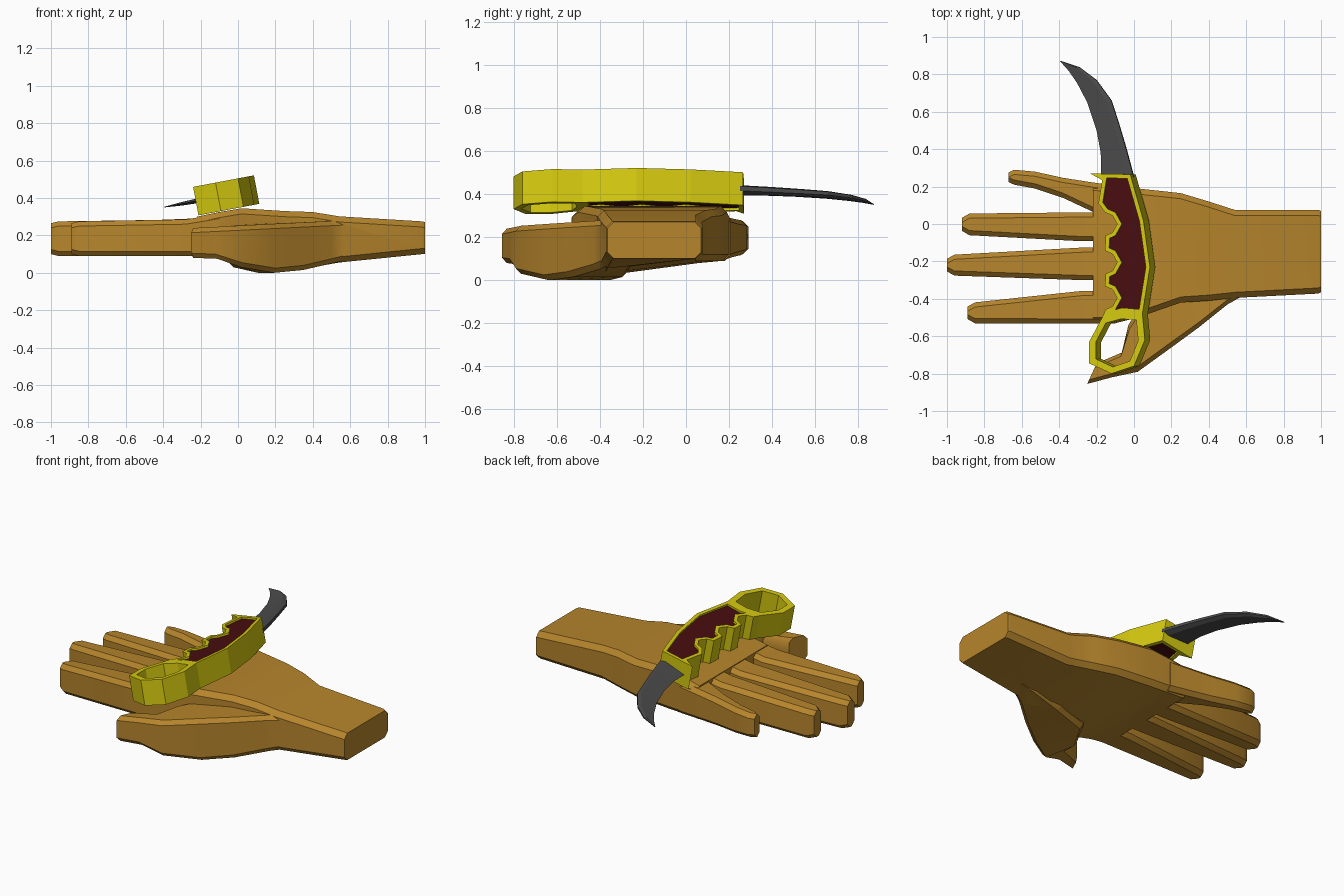
import bpy, bmesh, math
from mathutils import Vector

if "Cube" in bpy.data.objects:
    bpy.data.objects.remove(bpy.data.objects["Cube"])


def material(name, rgb):
    m = bpy.data.materials.new(name)
    m.diffuse_color = (*rgb, 1)
    m.use_nodes = True
    m.node_tree.nodes["Principled BSDF"].inputs["Base Color"].default_value = m.diffuse_color
    return m


SKIN = material("tan skin", (0.47, 0.235, 0.025))
YELLOW = material("yellow frame", (0.66, 0.58, 0.005))
RED = material("dark red grip", (0.065, 0.004, 0.005))
STEEL = material("dark steel", (0.07, 0.07, 0.07))


def finish(bm, name, *mats):
    bmesh.ops.recalc_face_normals(bm, faces=bm.faces)
    me = bpy.data.meshes.new(name)
    bm.to_mesh(me)
    bm.free()
    ob = bpy.data.objects.new(name, me)
    bpy.context.collection.objects.link(ob)
    for m in mats:
        me.materials.append(m)
    return ob


def bridge(bm, a, b):
    for i in range(len(a)):
        j = (i + 1) % len(a)
        bm.faces.new((a[i], a[j], b[j], b[i]))


def skin_rings(bm, rings):
    """Bridge successive vertex loops and cap both ends."""
    rings = [[bm.verts.new(p) for p in r] for r in rings]
    for a, b in zip(rings, rings[1:]):
        bridge(bm, a, b)
    bm.faces.new(rings[0])
    bm.faces.new(rings[-1])


def limb(name, stations, c=0.025):
    """Loft of chamfered boxes: edge point 1, edge point 2, low z at each, high z."""
    bm = bmesh.new()
    rings = []
    up = Vector((0, 0, 1))
    for x1, y1, x2, y2, l1, l2, h in stations:
        a, b = Vector((x1, y1, 0)), Vector((x2, y2, 0))
        d = (b - a).normalized() * c
        rings.append([a + d + up * l1, b - d + up * l2,
                      b + up * (l2 + c), b + up * (h - c),
                      b - d + up * h, a + d + up * h,
                      a + up * (h - c), a + up * (l1 + c)])
    skin_rings(bm, rings)
    return finish(bm, name, SKIN)


def finger(name, tip, base_y, half_base, tip_y, half_tip):
    """Straight tapered finger with a narrowed tip."""
    st = []
    for x, f, squeeze, drop in ((-.10, 0, 1, -.03), (-.28, 0, 1, 0),
                                (tip + .04, 1, 1, .01), (tip, 1, .6, .02)):
        y = base_y + (tip_y - base_y) * f
        w = (half_base + (half_tip - half_base) * f) * squeeze
        low = .10 if squeeze < 1 else .09
        st.append((x, y - w, x, y + w, low, low, .285 - drop))
    return limb(name, st)


# Palm and wrist: x, y low, y high, z low on the thumb side, z high
palm = [(1.0, -.365, .07, .10, .27), (.985, -.372, .076, .10, .275),
        (.54, -.395, .075, .055, .302), (.40, -.41, .12, .03, .325),
        (.25, -.42, .165, .02, .33), (.02, -.50, .19, .03, .345),
        (-.10, -.53, .20, .075, .325), (-.22, -.53, .21, .09, .30)]
hand = limb("hand", [(x, a, x, b, l, max(l, .09), h) for x, a, b, l, h in palm], 0.03)

# Fingers
index = finger("index_finger", -.89, -.445, .087, -.475, .056)
middle = finger("middle_finger", -1.0, -.213, .087, -.22, .056)
ring = finger("ring_finger", -.92, -.015, .077, -.002, .058)
bend = [(-.10, .04, .205), (-.22, .065, .222), (-.38, .14, .247),
        (-.53, .19, .28), (-.64, .21, .29), (-.672, .225, .275)]
little = limb("little_finger",
              [(x, a, x, b, .09 - .05 * x, .09 - .05 * x, .30 + .04 * x)
               for x, a, b in bend])

# Thumb: inner point, outer point, z low
thumb_path = [(.62, -.24, .58, -.385, .07), (.50, -.25, .50, -.43, .05),
              (.32, -.27, .35, -.55, .015), (.10, -.33, .20, -.66, .0),
              (-.03, -.54, .02, -.79, .03), (-.06, -.685, -.12, -.82, .075),
              (-.20, -.745, -.25, -.855, .08)]
thumb = limb("thumb", [(a, b, c, d, l, l, .252 + .05 * c)
                       for a, b, c, d, l in thumb_path])

# Merge the digits into one skin
digits = (index, middle, ring, little, thumb)
for p in digits:
    mod = hand.modifiers.new(p.name, 'BOOLEAN')
    mod.operation, mod.solver, mod.object = 'UNION', 'EXACT', p
dg = bpy.context.evaluated_depsgraph_get()
merged = bpy.data.meshes.new_from_object(hand.evaluated_get(dg))
hand.modifiers.clear()
hand.data = merged
for p in digits:
    bpy.data.objects.remove(p)
bpy.context.view_layer.objects.active = hand
hand.select_set(True)
bpy.ops.object.shade_smooth_by_angle(angle=math.radians(35))

# The knife lies on a plane rolled about y
SLOPE = 0.19
NORMAL = Vector((-SLOPE, 0, 1)).normalized()
THICK = 0.155


def on_plane(x, y, depth=0.0):
    return Vector((x, y, 0.505 + SLOPE * x)) - NORMAL * depth


# Handle with finger grooves and a sunken grip panel on both faces
outline = [(-.235, .27), (-.02, .265), (.05, .02), (.085, -.23), (.045, -.48),
           (-.06, -.47), (-.17, -.50)]
for yc in (-.395, -.205, 0):
    outline += [(x, yc + dy) for x, dy in
                ((-.152, -.062), (-.115, -.045), (-.09, 0), (-.115, .045), (-.155, .062))]
outline += [(-.19, .11), (-.17, .235)]
bm = bmesh.new()
top = [bm.verts.new(on_plane(x, y)) for x, y in outline]
bot = [bm.verts.new(on_plane(x, y, THICK)) for x, y in outline]
caps = [bm.faces.new(top), bm.faces.new(bot)]
bridge(bm, top, bot)
bmesh.ops.recalc_face_normals(bm, faces=bm.faces)
for f in caps:
    bmesh.ops.inset_individual(bm, faces=[f], thickness=0.022, use_even_offset=True)
    inward = f.normal * -0.012
    panel = bmesh.ops.extrude_discrete_faces(bm, faces=[f])["faces"][0]
    for v in panel.verts:
        v.co += inward
    panel.material_index = 1
finish(bm, "knife_handle", YELLOW, RED)

# Finger ring at the end of the handle
outer = [(-.17, -.50), (-.06, -.47), (.045, -.48), (.058, -.62),
         (.0, -.76), (-.12, -.80), (-.24, -.745), (-.24, -.63)]
inner = [(-.092 + (x + .092) * .76, -.637 + (y + .637) * .78) for x, y in outer]
bm = bmesh.new()
loops = [[bm.verts.new(on_plane(x, y, d)) for x, y in pts]
         for pts, d in ((outer, 0), (outer, THICK), (inner, THICK), (inner, 0))]
for k in range(4):
    bridge(bm, loops[k], loops[(k + 1) % 4])
finish(bm, "finger_ring", YELLOW)

# Curved blade: edge point, spine point; ridge near the spine
blade = [(-.175, .25, .0, .25), (-.178, .38, -.04, .40), (-.20, .50, -.08, .535),
         (-.25, .65, -.12, .66), (-.305, .755, -.20, .77),
         (-.35, .82, -.29, .838), (-.395, .87, -.39, .872)]
MID = THICK / 2
bm = bmesh.new()
rings = []
for k, (ex, ey, sx, sy) in enumerate(blade):
    rx, ry = ex + (sx - ex) * .8, ey + (sy - ey) * .8
    t = .022 * math.sqrt(1 - k / 6.05)
    rings.append([on_plane(x + NORMAL.x * MID, y, MID + off) for x, y, off in
                  ((ex, ey, 0), (rx, ry, t), (sx, sy, t / 2),
                   (sx, sy, -t / 2), (rx, ry, -t))])
skin_rings(bm, rings)
finish(bm, "blade", STEEL)
